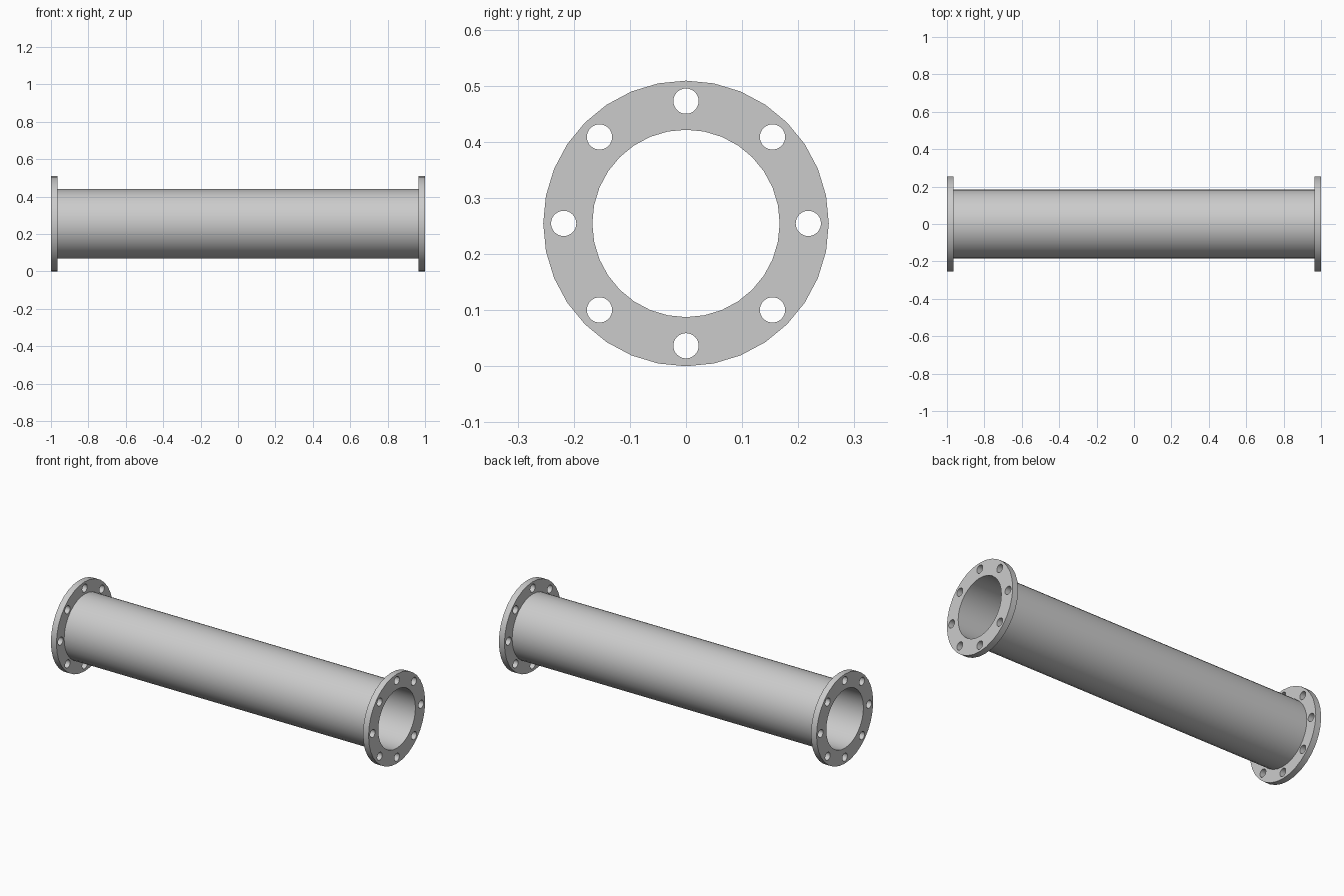
import bpy
import bmesh
from math import cos, sin, tau
from mathutils import Matrix, Vector

AXIS_Z = 0.2545
OUTER_R = 0.2545
PIPE_R = 0.185
BORE_R = 0.167
BOLT_CIRCLE_R = 0.218
BOLT_HOLE_R = 0.0225
FLANGE_T = 0.035
BOLTS = 8

old = bpy.data.objects.get("Cube")
if old:
    bpy.data.objects.remove(old, do_unlink=True)

steel = bpy.data.materials.new("light grey steel")
steel.use_nodes = True
steel.diffuse_color = (0.6, 0.6, 0.6, 1)
steel.node_tree.nodes["Principled BSDF"].inputs["Base Color"].default_value = steel.diffuse_color


def add_circle(curve, radius, u=0.0, v=0.0, sides=32):
    spline = curve.splines.new("POLY")
    spline.points.add(sides - 1)
    spline.use_cyclic_u = True
    for i, point in enumerate(spline.points):
        a = tau * i / sides
        point.co = (u + radius * cos(a), v + radius * sin(a), 0, 1)


def extrude_circles(name, circles, x, length, capped=True):
    """Extrude an outline with holes along x, centred at x."""
    curve = bpy.data.curves.new(name + " outline", "CURVE")
    curve.dimensions = "2D"
    curve.fill_mode = "BOTH"
    curve.extrude = length / 2
    for circle in circles:
        add_circle(curve, *circle)
    helper = bpy.data.objects.new(name + " outline", curve)
    bpy.context.collection.objects.link(helper)
    bpy.context.view_layer.update()
    graph = bpy.context.evaluated_depsgraph_get()
    mesh = bpy.data.meshes.new_from_object(helper.evaluated_get(graph))
    bpy.data.objects.remove(helper, do_unlink=True)
    bpy.data.curves.remove(curve)

    bm = bmesh.new()
    bm.from_mesh(mesh)
    bmesh.ops.remove_doubles(bm, verts=bm.verts, dist=0.0001)
    bmesh.ops.recalc_face_normals(bm, faces=bm.faces)
    bm.transform(Matrix.Translation((x, 0, AXIS_Z)) @ Matrix.Rotation(tau / 4, 4, "Y"))
    bm.normal_update()
    if not capped:
        caps = [f for f in bm.faces if abs(f.normal.dot(Vector((1, 0, 0)))) > 0.9]
        bmesh.ops.delete(bm, geom=caps, context="FACES")
    bm.to_mesh(mesh)
    bm.free()

    mesh.name = name
    mesh.materials.clear()
    mesh.materials.append(steel)
    obj = bpy.data.objects.new(name, mesh)
    bpy.context.collection.objects.link(obj)
    bpy.ops.object.select_all(action="DESELECT")
    obj.select_set(True)
    bpy.context.view_layer.objects.active = obj
    bpy.ops.object.shade_smooth_by_angle()
    return obj


# Hollow pipe between the flanges, its ends closed off by them
extrude_circles("pipe", [(PIPE_R,), (BORE_R,)], 0, 2 - 2 * FLANGE_T, capped=False)

# Bolted flange at each end
bolt_holes = [(BOLT_HOLE_R, BOLT_CIRCLE_R * cos(tau * i / BOLTS), BOLT_CIRCLE_R * sin(tau * i / BOLTS))
              for i in range(BOLTS)]
for name, side in (("left_flange", 1), ("right_flange", -1)):
    extrude_circles(name, [(OUTER_R,), (BORE_R,)] + bolt_holes, side * (1 - FLANGE_T / 2), FLANGE_T)
